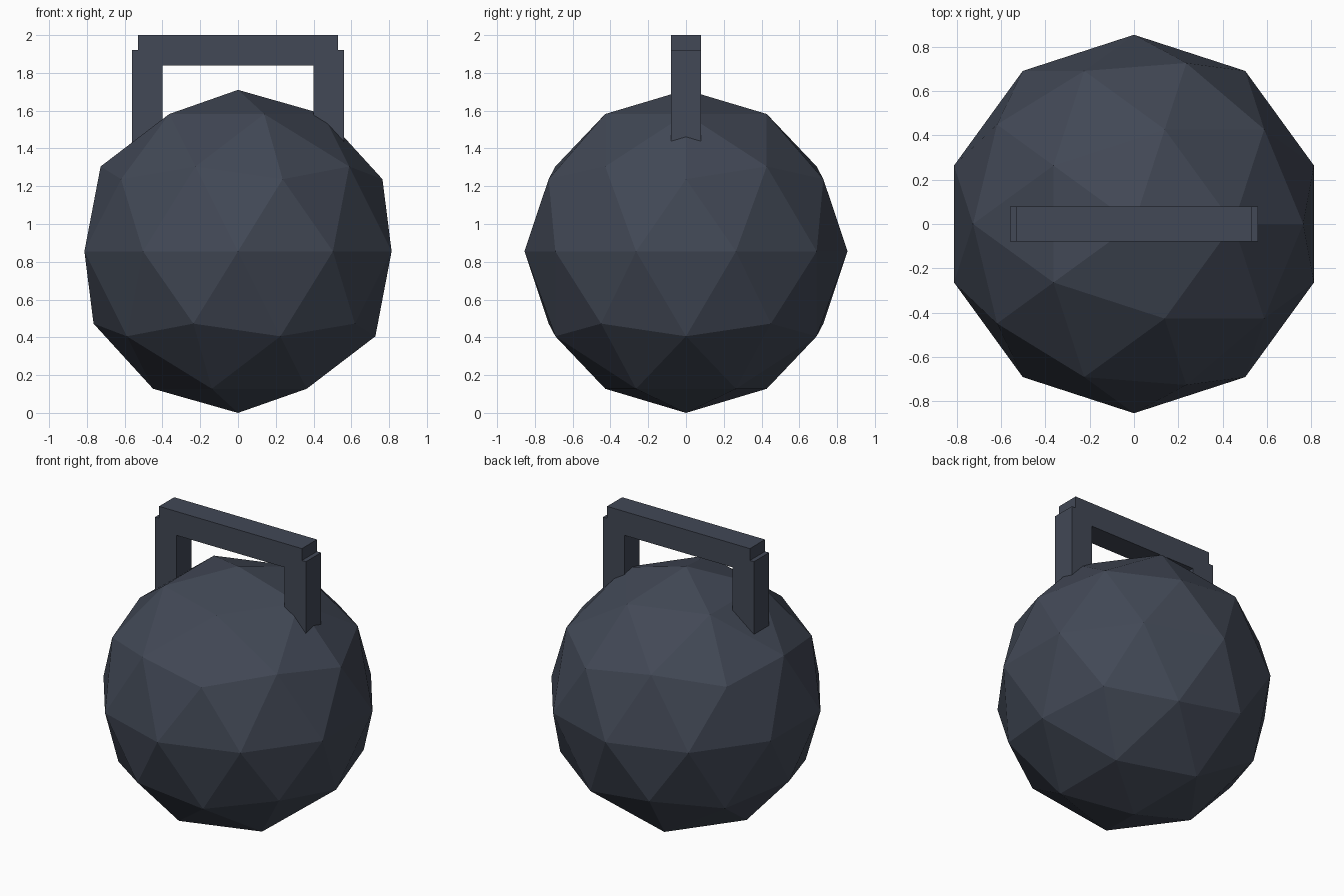
import bpy

cube = bpy.data.objects.get("Cube")
if cube:
    bpy.data.objects.remove(cube, do_unlink=True)

# Single dark iron colour
iron = bpy.data.materials.new("dark_iron")
iron.use_nodes = True
colour = (0.054, 0.065, 0.092, 1)
iron.diffuse_color = colour
bsdf = next(n for n in iron.node_tree.nodes if n.type == "BSDF_PRINCIPLED")
bsdf.inputs["Base Color"].default_value = colour

RADIUS = 0.855
THICK = 0.16      # square section of the handle
POST_X = 0.48     # centre of each handle post


def finish(name):
    obj = bpy.context.object
    obj.name = obj.data.name = name
    obj.data.materials.append(iron)
    return obj


def box(name, x, z_low, z_high, width):
    bpy.ops.mesh.primitive_cube_add(size=1, location=(x, 0, (z_low + z_high) / 2))
    obj = finish(name)
    obj.scale = (width, THICK, z_high - z_low)
    bpy.ops.object.transform_apply(location=False, rotation=False, scale=True)
    return obj


# Faceted ball
bpy.ops.mesh.primitive_ico_sphere_add(subdivisions=2, radius=RADIUS, location=(0, 0, RADIUS))
finish("weight_ball")

# Handle: two posts sunk into the ball and a bar across their tops
for side, sign in (("left", 1), ("right", -1)):
    box("handle_post_" + side, sign * POST_X, 1.3, 1.92, THICK)
box("handle_bar", 0, 2 - THICK, 2, 1.06)
